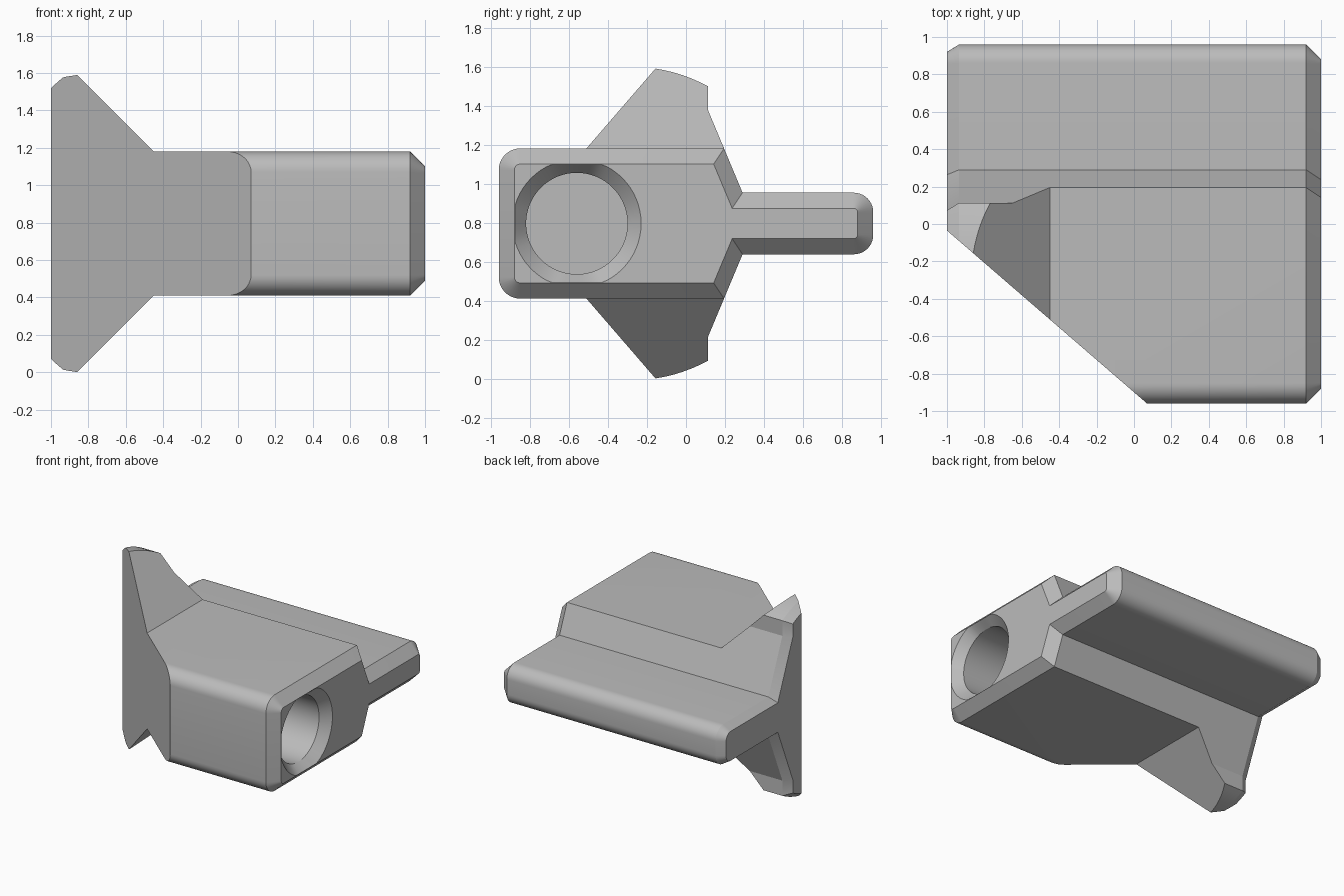
import bpy
import bmesh
from math import cos, sin, radians
from mathutils import Vector

if "Cube" in bpy.data.objects:
    bpy.data.objects.remove(bpy.data.objects["Cube"])

MID = 0.795      # height of the symmetry plane
HALF = 0.385     # half height of the block
SEAM = -0.45     # where the fin flanks meet the block

grey = bpy.data.materials.new("plain_grey")
grey.use_nodes = True
grey.diffuse_color = (0.5, 0.5, 0.5, 1)
grey.node_tree.nodes["Principled BSDF"].inputs["Base Color"].default_value = (0.5, 0.5, 0.5, 1)


def arc(cx, cy, r, start, end, steps):
    angles = [radians(start + (end - start) * i / steps) for i in range(steps + 1)]
    return [(cx + r * cos(a), cy + r * sin(a)) for a in angles]


def mirrored(upper):
    return upper + [(y, -h) for y, h in reversed(upper)]


def inset(points, dist):
    """Mitred inward offset of a clockwise outline."""
    pts = [Vector(p) for p in points]
    result = []
    for i, p in enumerate(pts):
        a = (p - pts[i - 1]).normalized()
        b = (pts[(i + 1) % len(pts)] - p).normalized()
        n, m = Vector((a.y, -a.x)), Vector((b.y, -b.x))
        result.append(tuple(p + (n + m) * dist / (1 + n.dot(m))))
    return result


def loft(bm, sections, close_end):
    """Skin matching (y, h) outlines along x, closed at the first one."""
    rings = [[bm.verts.new((x, y, MID + h)) for y, h in pts] for x, pts in sections]
    for r, s in zip(rings, rings[1:]):
        for i in range(len(r)):
            j = (i + 1) % len(r)
            bm.faces.new((r[i], r[j], s[j], s[i]))
    bm.faces.new(rings[0][::-1])
    if close_end:
        bm.faces.new(rings[-1])
    bm.normal_update()


def open_edges(bm):
    return [e for e in bm.edges if e.is_boundary]


def cut(bm, point, normal):
    """Slice off the side the normal points to and cap the opening."""
    bmesh.ops.bisect_plane(bm, geom=bm.verts[:] + bm.edges[:] + bm.faces[:], dist=1e-5,
                           plane_co=point, plane_no=Vector(normal).normalized(),
                           clear_outer=True)
    bmesh.ops.holes_fill(bm, edges=open_edges(bm), sides=0)
    bm.normal_update()


def on_seam(item):
    return all(abs(v.co.x - SEAM) < 1e-4 for v in item.verts)


bm = bmesh.new()
rail = [(0.29, 0.158)] + arc(0.86, 0.058, 0.1, 90, 0, 10)

# Tall fin end, with bevelled rim and 45 degree flanks
fin = mirrored(arc(-0.275, 0, 0.803, 115, 61.1, 16) + [(0.113, 0.581)] + rail)
loft(bm, [(-1, inset(fin, 0.04)), (-0.935, fin), (SEAM, fin)], True)
for sign in (1, -1):
    cut(bm, (SEAM, 0, MID + sign * HALF), (1, 0, sign))

# Rounded block with sloped shoulders and rail, chamfered end
block = mirrored(arc(-0.85, HALF - 0.11, 0.11, 180, 90, 10) + [(0.195, HALF)] + rail)
loft(bm, [(SEAM, block), (0.92, block), (1, inset(block, 0.08))], False)

# Blind bore with a countersunk mouth kept inside the end face
bore = arc(-0.56, 0, 0.26, 0, 354.375, 63)
mouth = [(max(y, -0.878), min(max(h, -0.303), 0.303))
         for y, h in arc(-0.56, 0, 0.33, 0, 354.375, 63)]
loft(bm, [(0.2, bore), (0.93, bore), (1, mouth)], False)
bmesh.ops.triangle_fill(bm, edges=open_edges(bm), use_beauty=True, normal=(1, 0, 0))

# Diagonal front face
cut(bm, (-1, -0.035, MID), (-0.925, -1.07, 0))

# Weld fin and block into one skin
bmesh.ops.delete(bm, geom=[f for f in bm.faces if on_seam(f)], context='FACES')
bmesh.ops.remove_doubles(bm, verts=bm.verts[:], dist=0.001)
flat_seams = [e for e in bm.edges
              if on_seam(e) and e.is_manifold and e.calc_face_angle() < 0.02]
bmesh.ops.dissolve_edges(bm, edges=flat_seams, use_verts=True)
bm.normal_update()
bmesh.ops.recalc_face_normals(bm, faces=bm.faces[:])
if bm.calc_volume(signed=True) < 0:
    bmesh.ops.reverse_faces(bm, faces=bm.faces[:])

mesh = bpy.data.meshes.new("finned_block")
bm.to_mesh(mesh)
bm.free()
mesh.materials.append(grey)
body = bpy.data.objects.new("finned_block", mesh)
bpy.context.scene.collection.objects.link(body)

# Smooth rounded corners, crisp edges
bpy.ops.object.select_all(action='DESELECT')
bpy.context.view_layer.objects.active = body
body.select_set(True)
bpy.ops.object.shade_smooth_by_angle(angle=radians(22))
